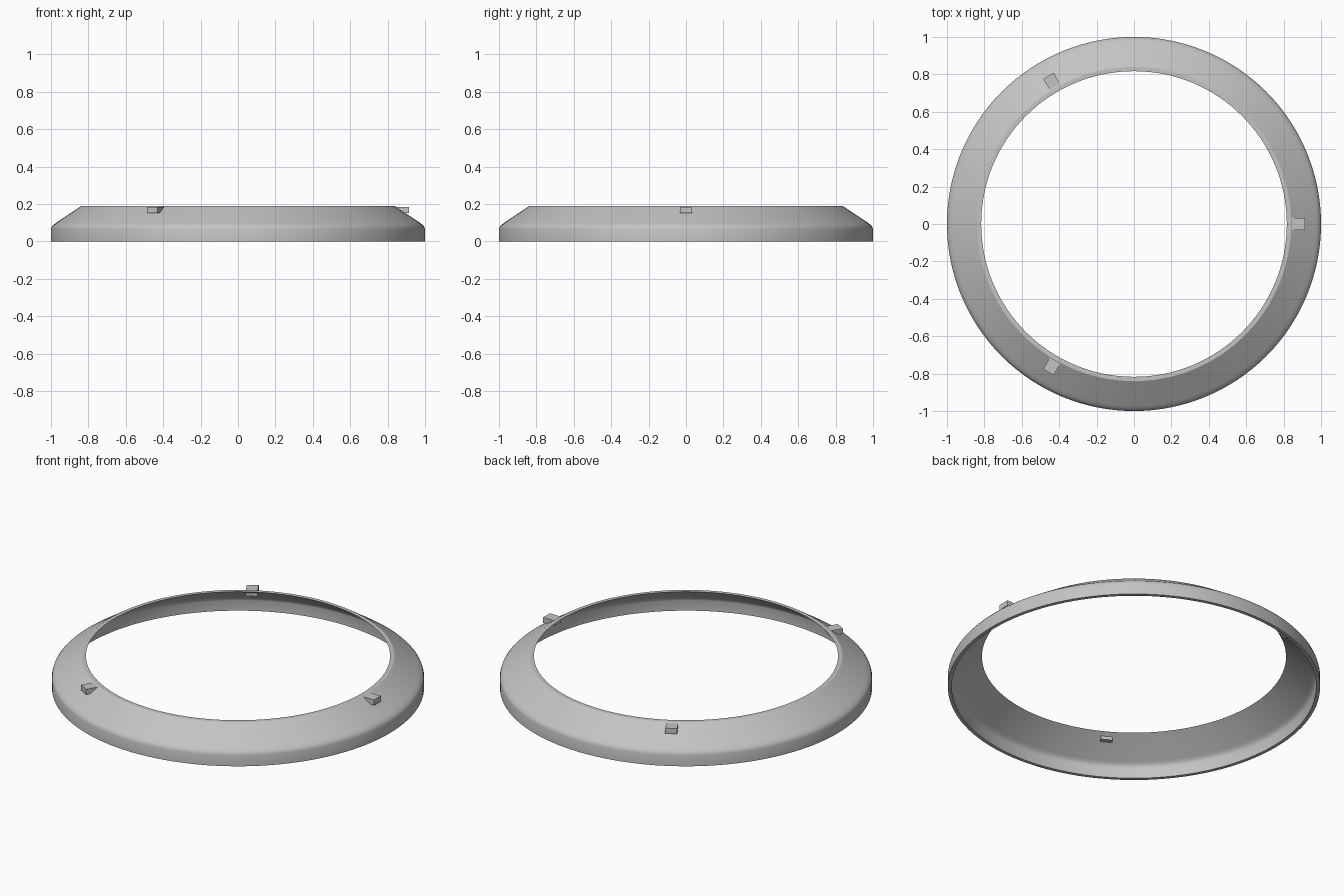
import bpy
import math

cube = bpy.data.objects.get("Cube")
if cube:
    bpy.data.objects.remove(cube, do_unlink=True)

# Single grey finish
grey = bpy.data.materials.new("light_grey")
grey.use_nodes = True
colour = (0.55, 0.55, 0.55, 1)
grey.diffuse_color = colour
grey.node_tree.nodes["Principled BSDF"].inputs["Base Color"].default_value = colour


def lathe(name, profile, segments):
    """Revolve a closed (radius, height) profile around z."""
    count = len(profile)
    verts = []
    for s in range(segments):
        a = math.tau * s / segments
        verts += [(r * math.cos(a), r * math.sin(a), z) for r, z in profile]
    faces = []
    for s in range(segments):
        t = (s + 1) % segments
        for i in range(count):
            j = (i + 1) % count
            faces.append((s * count + i, t * count + i, t * count + j, s * count + j))
    mesh = bpy.data.meshes.new(name)
    mesh.from_pydata(verts, [], faces)
    mesh.materials.append(grey)
    obj = bpy.data.objects.new(name, mesh)
    bpy.context.collection.objects.link(obj)
    return obj


# Hollow bezel ring: straight skirt, rounded shoulder, sloping face, open top
outer = [(1, 0), (1, 0.065), (0.996, 0.078), (0.986, 0.09), (0.97, 0.101), (0.84, 0.188)]
inner = [(0.817, 0.188), (0.957, 0.091), (0.97, 0.081), (0.977, 0.071), (0.98, 0.06), (0.98, 0)]
ring = lathe("bezel_ring", outer + inner, 128)
bpy.ops.object.select_all(action="DESELECT")
ring.select_set(True)
bpy.context.view_layer.objects.active = ring
bpy.ops.object.shade_smooth_by_angle(angle=math.radians(30))

# Three locking tabs set through the sloping face
for n in range(3):
    a = n * math.tau / 3
    bpy.ops.mesh.primitive_cube_add(
        size=1, rotation=(0, 0, a),
        location=(0.878 * math.cos(a), 0.878 * math.sin(a), 0.168))
    tab = bpy.context.object
    tab.name = f"locking_tab_{n + 1}"
    tab.scale = (0.074, 0.064, 0.032)
    tab.data.materials.append(grey)
